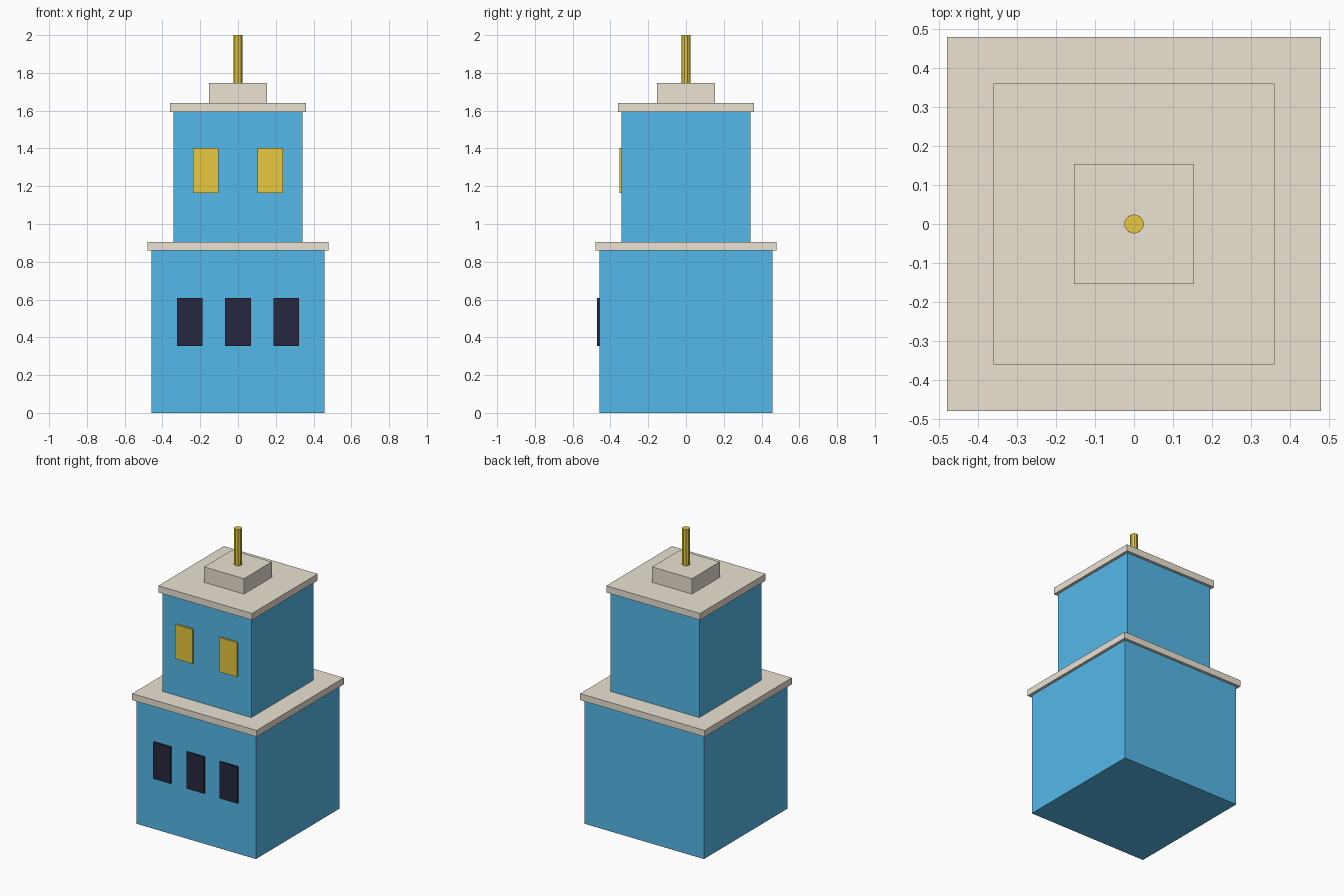
import bpy

if "Cube" in bpy.data.objects:
    bpy.data.objects.remove(bpy.data.objects["Cube"])


def material(name, color):
    m = bpy.data.materials.new(name)
    m.diffuse_color = (*color, 1)
    m.use_nodes = True
    m.node_tree.nodes["Principled BSDF"].inputs["Base Color"].default_value = m.diffuse_color
    return m


BLUE = material("blue_wall", (0.09, 0.48, 0.82))
CREAM = material("cream_trim", (0.83, 0.76, 0.65))
DARK = material("dark_glass", (0.02, 0.02, 0.05))
GOLD = material("gold", (0.80, 0.58, 0.05))


def box(name, center_xy, size_xy, z0, z1, mat):
    bpy.ops.mesh.primitive_cube_add(size=1, location=(*center_xy, (z0 + z1) / 2))
    ob = bpy.context.object
    ob.name = name
    ob.scale = (*size_xy, z1 - z0)
    bpy.ops.object.transform_apply(location=False, rotation=False, scale=True)
    ob.data.materials.append(mat)
    return ob


def block(name, half, z0, z1, mat):
    return box(name, (0, 0), (2 * half, 2 * half), z0, z1, mat)


def windows(name, xs, wall, z0, z1, mat):
    # thin panes standing slightly proud of the front wall
    for i, x in enumerate(xs):
        box(f"{name}_{i + 1}", (x, -wall), (0.136, 0.022), z0, z1, mat)


# Stacked storeys with overhanging ledges
block("lower_storey", 0.459, 0.0, 0.86, BLUE)
block("lower_ledge", 0.478, 0.86, 0.905, CREAM)
block("upper_storey", 0.341, 0.905, 1.594, BLUE)
block("roof_ledge", 0.36, 1.594, 1.64, CREAM)
block("roof_cap", 0.153, 1.64, 1.747, CREAM)

# Front windows
windows("lower_window", (-0.256, 0, 0.256), 0.459, 0.353, 0.607, DARK)
windows("upper_window", (-0.17, 0.17), 0.341, 1.163, 1.402, GOLD)

# Mast
bpy.ops.mesh.primitive_cylinder_add(vertices=10, radius=0.025, depth=0.253,
                                    location=(0, 0, 1.8735))
mast = bpy.context.object
mast.name = "mast"
mast.data.materials.append(GOLD)
